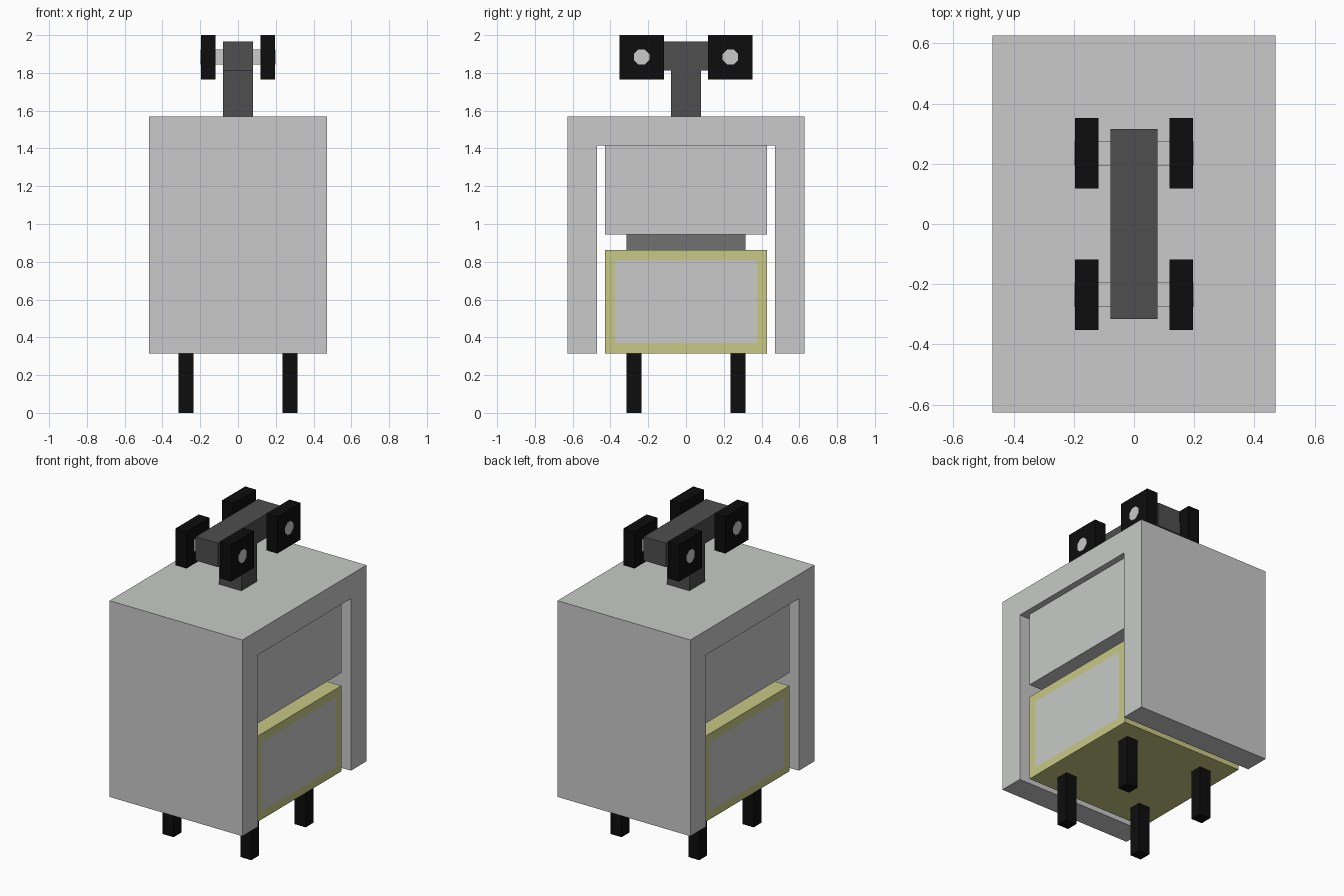
import bpy, bmesh, math
from mathutils import Matrix

cube = bpy.data.objects.get("Cube")
if cube:
    bpy.data.objects.remove(cube, do_unlink=True)


def material(name, r, g, b):
    m = bpy.data.materials.new(name)
    m.use_nodes = True
    m.diffuse_color = (r, g, b, 1)
    m.node_tree.nodes["Principled BSDF"].inputs["Base Color"].default_value = (r, g, b, 1)
    return m


light = material("light grey", 0.58, 0.59, 0.58)
mid = material("mid grey", 0.165, 0.165, 0.165)
dark = material("dark grey", 0.077, 0.077, 0.077)
black = material("black", 0.004, 0.004, 0.004)
yellow = material("pale yellow", 0.58, 0.58, 0.24)


def finish(name, bm, *mats):
    bmesh.ops.recalc_face_normals(bm, faces=bm.faces)
    mesh = bpy.data.meshes.new(name)
    bm.to_mesh(mesh)
    bm.free()
    for m in mats:
        mesh.materials.append(m)
    ob = bpy.data.objects.new(name, mesh)
    bpy.context.collection.objects.link(ob)
    return ob


def box_mesh(x, y, z):
    """Box between (low, high) limits on each axis."""
    bm = bmesh.new()
    bmesh.ops.create_cube(bm, size=1)
    for v in bm.verts:
        v.co = [lim[0] if c < 0 else lim[1] for c, lim in zip(v.co, (x, y, z))]
    return bm


def box(name, x, y, z, mat):
    return finish(name, box_mesh(x, y, z), mat)


def around(c, half):
    return (c - half, c + half)


# Arch-shaped outer shell: front wall, roof and back wall in one profile
bm = bmesh.new()
half = [(0.627, 0.315), (0.627, 1.57), (0.47, 0.315), (0.47, 1.415)]
outer_low, outer_top, inner_low, inner_top = half
right_side = [inner_top, inner_low, outer_low, outer_top]
profile = right_side + [(-y, z) for y, z in reversed(right_side)]
face = bm.faces.new([bm.verts.new((-0.47, y, z)) for y, z in profile])
ext = bmesh.ops.extrude_face_region(bm, geom=[face])
bmesh.ops.translate(bm, vec=(0.94, 0, 0),
                    verts=[g for g in ext["geom"] if isinstance(g, bmesh.types.BMVert)])
finish("outer_shell", bm, light)

# Inner body
core = around(0, 0.43)
waist = around(0, 0.314)
box("upper_body", core, core, (0.945, 1.415), light)
box("waist", waist, waist, (0.863, 0.945), mid)

# Lower body with an inset grey panel on each open side
bm = box_mesh(core, core, (0.315, 0.863))
bm.normal_update()
sides = [f for f in bm.faces if abs(f.normal.x) > 0.9]
bmesh.ops.inset_individual(bm, faces=sides, thickness=0.076)
for f in sides:
    f.material_index = 1
finish("lower_body", bm, yellow, light)

# Neck and head bar
neck_w = around(0, 0.0785)
box("neck", neck_w, neck_w, (1.57, 1.812), dark)
box("head_bar", neck_w, around(0, 0.315), (1.812, 1.965), dark)

for sx, side in ((1, "left"), (-1, "right")):
    for sy, end in ((-1, "front"), (1, "back")):
        tag = f"{end}_{side}"
        # Leg
        box("leg_" + tag, around(sx * 0.275, 0.039), around(sy * 0.275, 0.039),
            (0, 0.315), black)
        # Eye block on a short axle
        y = sy * 0.235
        box("eye_axle_" + tag, around(sx * 0.098, 0.021), around(y, 0.04),
            around(1.884, 0.039), light)
        box("eye_block_" + tag, around(sx * 0.157, 0.0392), around(y, 0.1175),
            around(1.8825, 0.1175), black)
        # Eight-sided pale lens plate on the outer face
        bm = bmesh.new()
        bmesh.ops.create_cone(
            bm, cap_ends=True, segments=8, radius1=0.044, radius2=0.044, depth=0.004,
            matrix=Matrix.Translation((sx * 0.196, y, 1.884))
            @ Matrix.Rotation(math.pi / 2, 4, "Y")
            @ Matrix.Rotation(math.pi / 8, 4, "Z"))
        finish("eye_lens_" + tag, bm, light)
